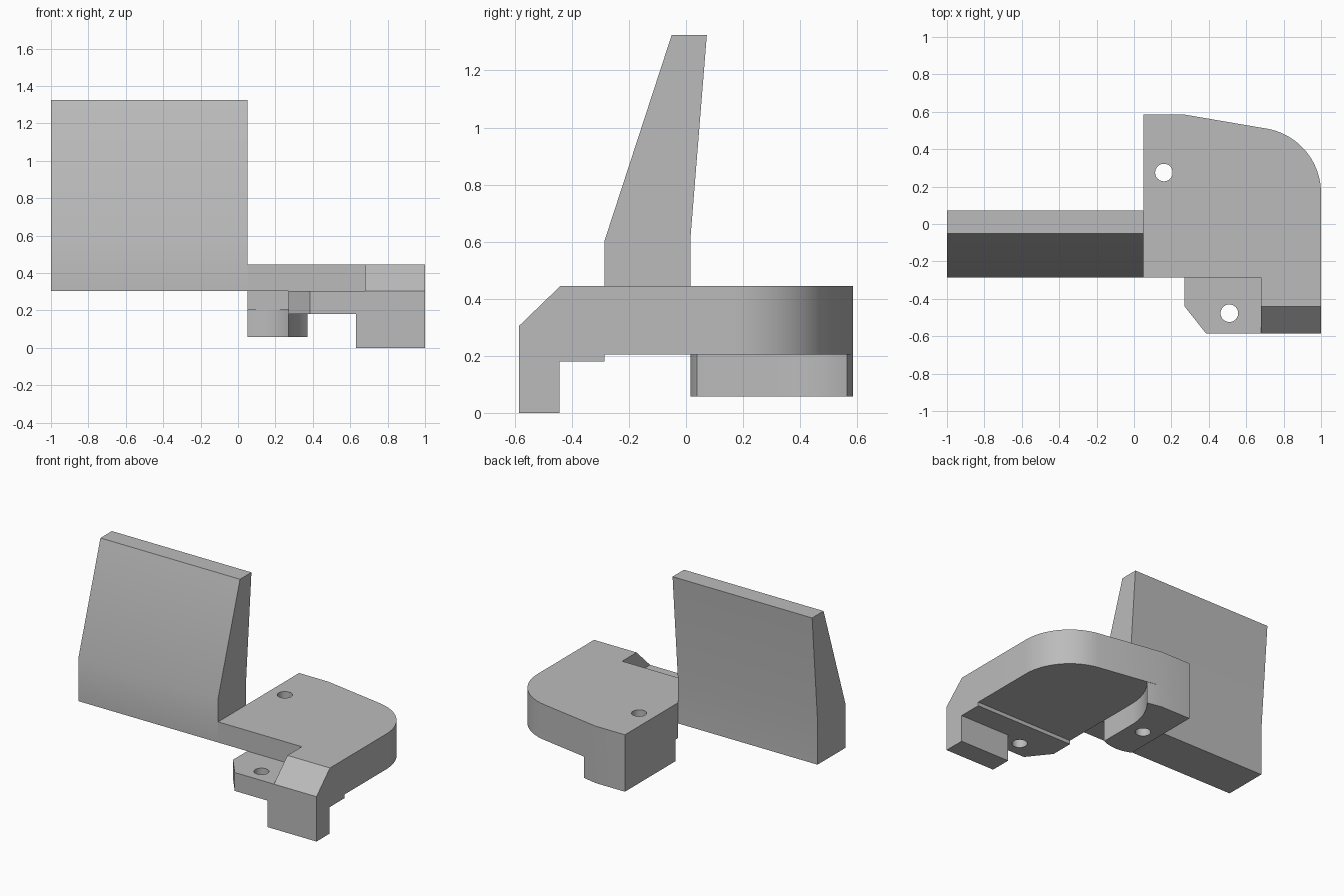
import bpy, bmesh
from math import sin, cos, radians
from mathutils import Vector

old = bpy.data.objects.get("Cube")
if old:
    bpy.data.objects.remove(old, do_unlink=True)

grey = bpy.data.materials.new("plain_grey")
grey.use_nodes = True
COLOUR = (0.5, 0.5, 0.5, 1)
grey.diffuse_color = COLOUR
grey.node_tree.nodes["Principled BSDF"].inputs["Base Color"].default_value = COLOUR


def prism(name, outline, lo, hi, axis="z"):
    """Extrude a 2D outline: (x, y) along z, or (y, z) along x."""
    bm = bmesh.new()
    place = (lambda a, b: (a, b, lo)) if axis == "z" else (lambda a, b: (lo, a, b))
    move = Vector((0, 0, hi - lo)) if axis == "z" else Vector((hi - lo, 0, 0))
    face = bm.faces.new([bm.verts.new(place(a, b)) for a, b in outline])
    grown = bmesh.ops.extrude_face_region(bm, geom=[face])
    verts = [v for v in grown["geom"] if isinstance(v, bmesh.types.BMVert)]
    bmesh.ops.translate(bm, verts=verts, vec=move)
    bmesh.ops.recalc_face_normals(bm, faces=bm.faces)
    mesh = bpy.data.meshes.new(name)
    bm.to_mesh(mesh)
    bm.free()
    obj = bpy.data.objects.new(name, mesh)
    bpy.context.collection.objects.link(obj)
    mesh.materials.append(grey)
    return obj


def arc(cx, cy, r, start, end, steps):
    angles = [radians(start + (end - start) * i / steps) for i in range(steps + 1)]
    return [(cx + r * cos(a), cy + r * sin(a)) for a in angles]


def rect(x0, x1, y0, y1):
    return [(x0, y0), (x1, y0), (x1, y1), (x0, y1)]


def combine(target, other, operation):
    mod = target.modifiers.new(operation.lower(), "BOOLEAN")
    mod.operation = operation
    mod.solver = "EXACT"
    mod.object = other
    bpy.context.view_layer.objects.active = target
    bpy.ops.object.modifier_apply(modifier=mod.name)
    bpy.data.objects.remove(other, do_unlink=True)


def smooth(obj):
    bpy.ops.object.select_all(action="DESELECT")
    obj.select_set(True)
    bpy.context.view_layer.objects.active = obj
    bpy.ops.object.shade_smooth_by_angle(angle=radians(30))


INNER, FRONT, BACK, TOP = 0.05, -0.285, 0.585, 0.445
HOLE = (0.16, 0.275)

# Upright tapered plate
plate = prism("upright_plate", [(FRONT, 0.305), (FRONT, 0.605), (-0.05, 1.325),
                                (0.073, 1.325), (0.015, 0.605), (0.015, 0.305)],
              -1, INNER, "x")
smooth(plate)

# Main deck with one rounded corner
body = prism("bracket_body", [(INNER, FRONT), (1, FRONT)]
             + arc(0.65, 0.165, 0.35, 0, 79.6, 20)
             + [(0.27, BACK), (INNER, BACK)], 0.205, TOP)

# Recess under the deck beside the plate
combine(body, prism("recess_cutter", rect(-0.1, 0.27, -0.5, 0.015), 0.1, 0.305),
        "DIFFERENCE")

# Sloped shoulder at the front
combine(body, prism("shoulder", [(-0.2, TOP), (-0.44, TOP), (-0.585, 0.305),
                                 (-0.585, 0.18), (FRONT, 0.18), (FRONT, 0.25),
                                 (-0.2, 0.25)], 0.68, 1, "x"), "UNION")

# Mounting lug with a chamfered corner
combine(body, prism("lug", [(0.27, FRONT), (0.27, -0.44), (0.385, -0.585),
                            (0.8, -0.585), (0.8, FRONT)], 0.18, 0.305), "UNION")

# Downturned foot
combine(body, prism("foot", rect(0.63, 1, -0.585, -0.443), 0, 0.22), "UNION")

# Pad below the rear hole: rounded front, hollowed side
pad = (arc(*HOLE, 0.26, 245, 295, 12) + arc(0.67, 0.3, 0.4, 180, 138.5, 12)
       + [(0.27, BACK), (INNER, BACK)])
combine(body, prism("pad", pad, 0.058, 0.205), "UNION")

# Screw holes
for cx, cy in (HOLE, (0.51, -0.477)):
    combine(body, prism("hole_cutter", arc(cx, cy, 0.047, 0, 348.75, 31), -0.1, 0.6),
            "DIFFERENCE")
smooth(body)
